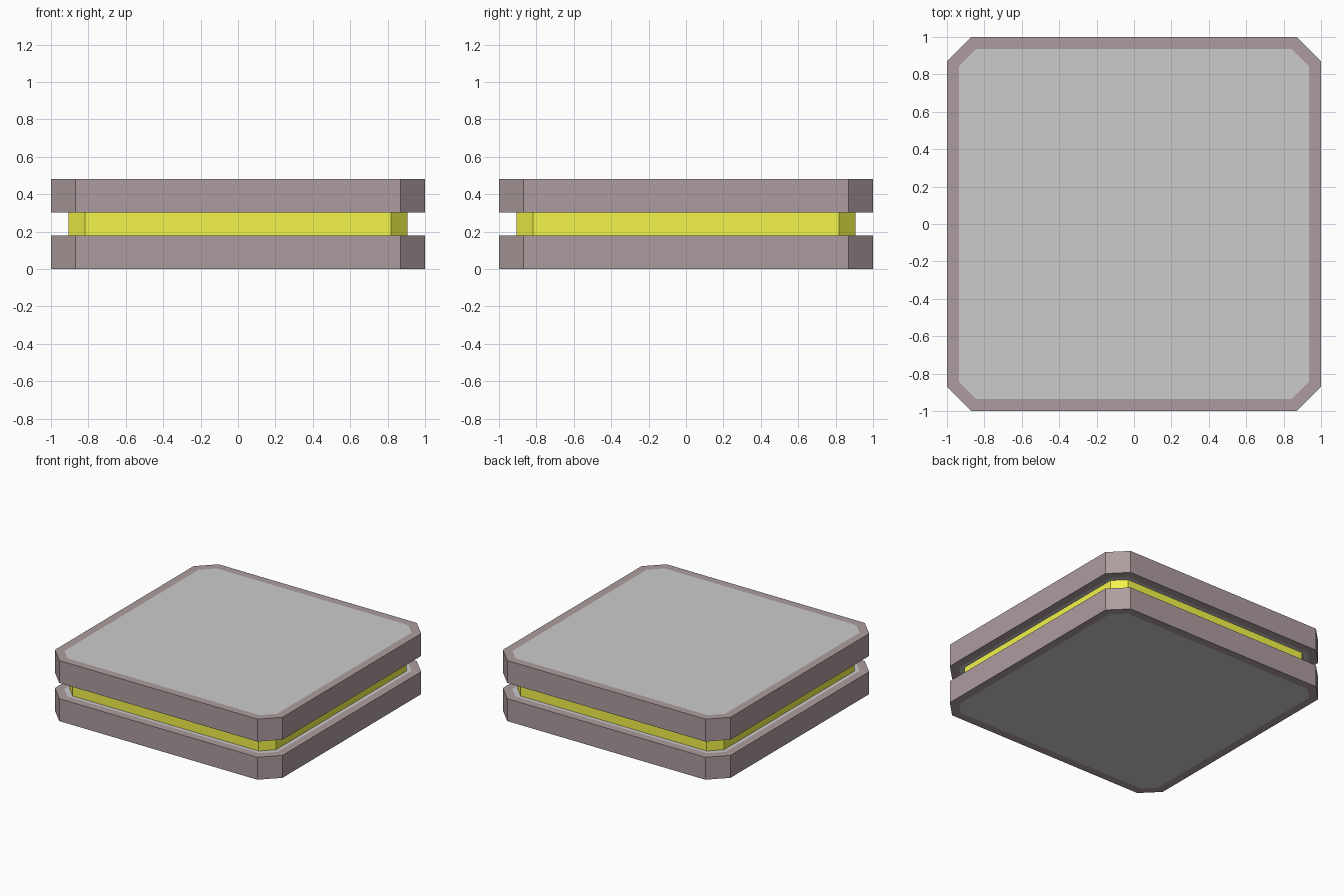
import bpy, bmesh

if "Cube" in bpy.data.objects:
    bpy.data.objects.remove(bpy.data.objects["Cube"])


def material(name, color):
    mat = bpy.data.materials.new(name)
    mat.diffuse_color = (*color, 1)
    mat.use_nodes = True
    mat.node_tree.nodes["Principled BSDF"].inputs["Base Color"].default_value = mat.diffuse_color
    return mat


frame_brown = material("frame_brown", (0.42, 0.335, 0.345))
panel_grey = material("panel_grey", (0.8, 0.8, 0.8))
core_yellow = material("core_yellow", (0.9, 0.9, 0.07))


def octagon_slab(name, half, cut, z0, z1, mats, border=0):
    """Square slab with cut corners; a border insets a panel in top and bottom."""
    a, b = half, half - cut
    outline = [(a, -b), (a, b), (b, a), (-b, a), (-a, b), (-a, -b), (-b, -a), (b, -a)]
    bm = bmesh.new()
    low = [bm.verts.new((x, y, z0)) for x, y in outline]
    high = [bm.verts.new((x, y, z1)) for x, y in outline]
    bottom, top = bm.faces.new(low[::-1]), bm.faces.new(high)
    for i in range(8):
        j = (i + 1) % 8
        bm.faces.new((low[i], low[j], high[j], high[i]))
    bm.normal_update()
    if border:
        bmesh.ops.inset_individual(bm, faces=[bottom, top], thickness=border,
                                   use_even_offset=True)
        bottom.material_index = top.material_index = 1
    mesh = bpy.data.meshes.new(name)
    bm.to_mesh(mesh)
    bm.free()
    for mat in mats:
        mesh.materials.append(mat)
    obj = bpy.data.objects.new(name, mesh)
    bpy.context.collection.objects.link(obj)


# Two framed plates with flush grey panels
for name, z in (("lower_plate", 0), ("upper_plate", 0.303)):
    octagon_slab(name, 1, 0.13, z, z + 0.178, (frame_brown, panel_grey), 0.065)

# Yellow core between the plates
octagon_slab("core", 0.907, 0.09, 0.178, 0.303, (core_yellow,))
